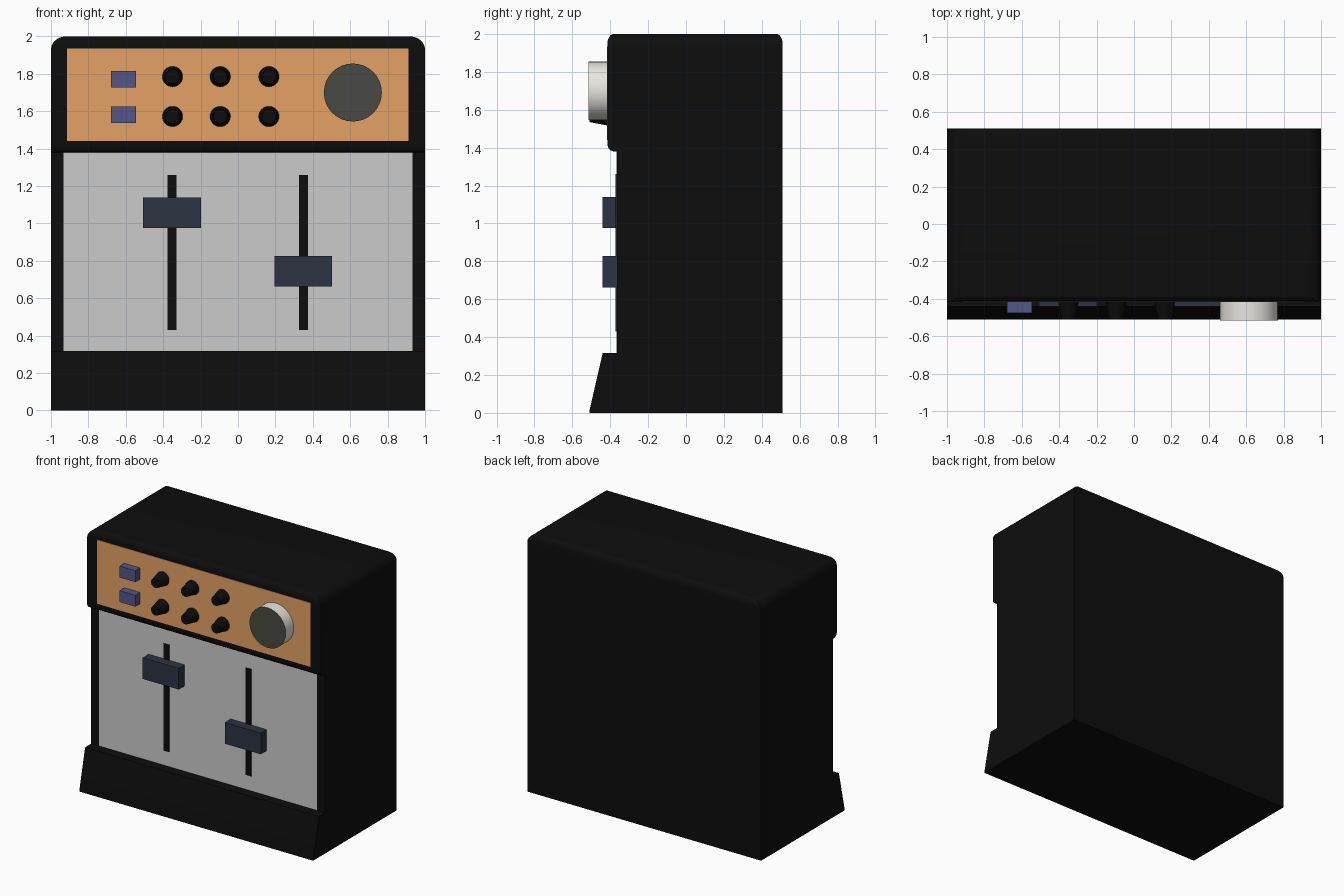
import bpy, bmesh, math
from mathutils import Matrix, Vector

if "Cube" in bpy.data.objects:
    bpy.data.objects.remove(bpy.data.objects["Cube"])


def material(name, r, g, b):
    m = bpy.data.materials.new(name)
    m.diffuse_color = (r, g, b, 1)
    m.use_nodes = True
    m.node_tree.nodes["Principled BSDF"].inputs["Base Color"].default_value = m.diffuse_color
    return m


BLACK = material("black", 0.004, 0.004, 0.004)
ORANGE = material("orange", 0.78, 0.36, 0.13)
BLUE = material("blue", 0.085, 0.095, 0.24)
NAVY = material("navy", 0.027, 0.033, 0.056)
WHITE = material("ivory", 0.8, 0.79, 0.74)
CAP = material("dark_grey", 0.065, 0.065, 0.058)


def finish(name, bm, mat=None):
    bmesh.ops.recalc_face_normals(bm, faces=bm.faces)
    me = bpy.data.meshes.new(name)
    bm.to_mesh(me)
    bm.free()
    ob = bpy.data.objects.new(name, me)
    bpy.context.collection.objects.link(ob)
    if mat:
        me.materials.append(mat)
    return ob


def select(ob):
    bpy.ops.object.select_all(action='DESELECT')
    ob.select_set(True)
    bpy.context.view_layer.objects.active = ob


def smooth(ob):
    select(ob)
    bpy.ops.object.shade_smooth_by_angle(angle=math.radians(35))


def extrude(name, points, direction, mat=None):
    bm = bmesh.new()
    face = bm.faces.new([bm.verts.new(p) for p in points])
    res = bmesh.ops.extrude_face_region(bm, geom=[face])
    verts = [v for v in res['geom'] if isinstance(v, bmesh.types.BMVert)]
    bmesh.ops.translate(bm, verts=verts, vec=Vector(direction))
    return finish(name, bm, mat)


def box(name, x0, x1, y0, y1, z0, z1, mat=None):
    return extrude(name, [(x0, y0, z0), (x1, y0, z0), (x1, y0, z1), (x0, y0, z1)],
                   (0, y1 - y0, 0), mat)


def knob(name, x, z, r_back, r_front, y_back, y_front, mat, sides=32):
    bm = bmesh.new()
    bmesh.ops.create_cone(bm, cap_ends=True, segments=sides, radius1=r_back,
                          radius2=r_front, depth=y_back - y_front)
    bm.transform(Matrix.Translation((x, (y_back + y_front) / 2, z))
                 @ Matrix.Rotation(math.pi / 2, 4, 'X'))
    ob = finish(name, bm, mat)
    smooth(ob)
    return ob


def arc(cx, cz, rx, rz, start, end, n=6):
    angles = [math.radians(start + (end - start) * i / n) for i in range(n + 1)]
    return [(cx + rx * math.cos(a), cz + rz * math.sin(a)) for a in angles]


# Cabinet: side profile with overhanging head and sloped foot
side = [(0.51, 0), (-0.51, 0), (-0.51, 0.01), (-0.44, 0.315), (-0.365, 0.315), (-0.365, 1.38)]
side += arc(-0.38, 1.42, 0.035, 0.04, 270, 180)
side += arc(-0.38, 1.95, 0.035, 0.05, 180, 90)
side += arc(0.475, 1.95, 0.035, 0.05, 90, 0)
cabinet = extrude("cabinet", [(-1.1, y, z) for y, z in side], (2.2, 0, 0), BLACK)

# Front outline rounds the upper left and right corners
front = [(-1, -0.1), (1, -0.1)]
front += arc(0.92, 1.93, 0.08, 0.07, 0, 90) + arc(-0.92, 1.93, 0.08, 0.07, 90, 180)
outline = extrude("cabinet_outline", [(x, -0.7, z) for x, z in front], (0, 1.4, 0), BLACK)
outline.hide_render = True
mod = cabinet.modifiers.new("round_corners", 'BOOLEAN')
mod.operation = 'INTERSECT'
mod.solver = 'EXACT'
mod.object = outline
select(cabinet)
bpy.ops.object.modifier_apply(modifier=mod.name)
bpy.data.objects.remove(outline)
smooth(cabinet)

# Front panels
box("control_panel", -0.915, 0.912, -0.418, -0.40, 1.44, 1.935, ORANGE)
box("slider_panel", -0.932, 0.932, -0.368, -0.35, 0.317, 1.38)

# Sliders in their slots
for tag, x, z in (("left", -0.353, 1.058), ("right", 0.349, 0.745)):
    box("slot_" + tag, x - 0.024, x + 0.024, -0.371, -0.36, 0.43, 1.26, BLACK)
    box("slider_" + tag, x - 0.154, x + 0.154, -0.44, -0.36, z - 0.082, z + 0.082, NAVY)

# Buttons and small knobs in two rows
for row, z in (("upper", 1.785), ("lower", 1.572)):
    zb = z - 0.013 if row == "upper" else z + 0.01
    box("button_" + row, -0.68, -0.545, -0.476, -0.41, zb - 0.044, zb + 0.044, BLUE)
    for i, x in enumerate((-0.35, -0.095, 0.165)):
        knob(f"small_knob_{row}_{i + 1}", x, z, 0.056, 0.037, -0.41, -0.51, BLACK)

# Large dial with dark face
dial = knob("large_dial", 0.614, 1.70, 0.155, 0.155, -0.41, -0.515, WHITE)
dial.data.materials.append(CAP)
for f in dial.data.polygons:
    if f.normal.y < -0.9:
        f.material_index = 1
